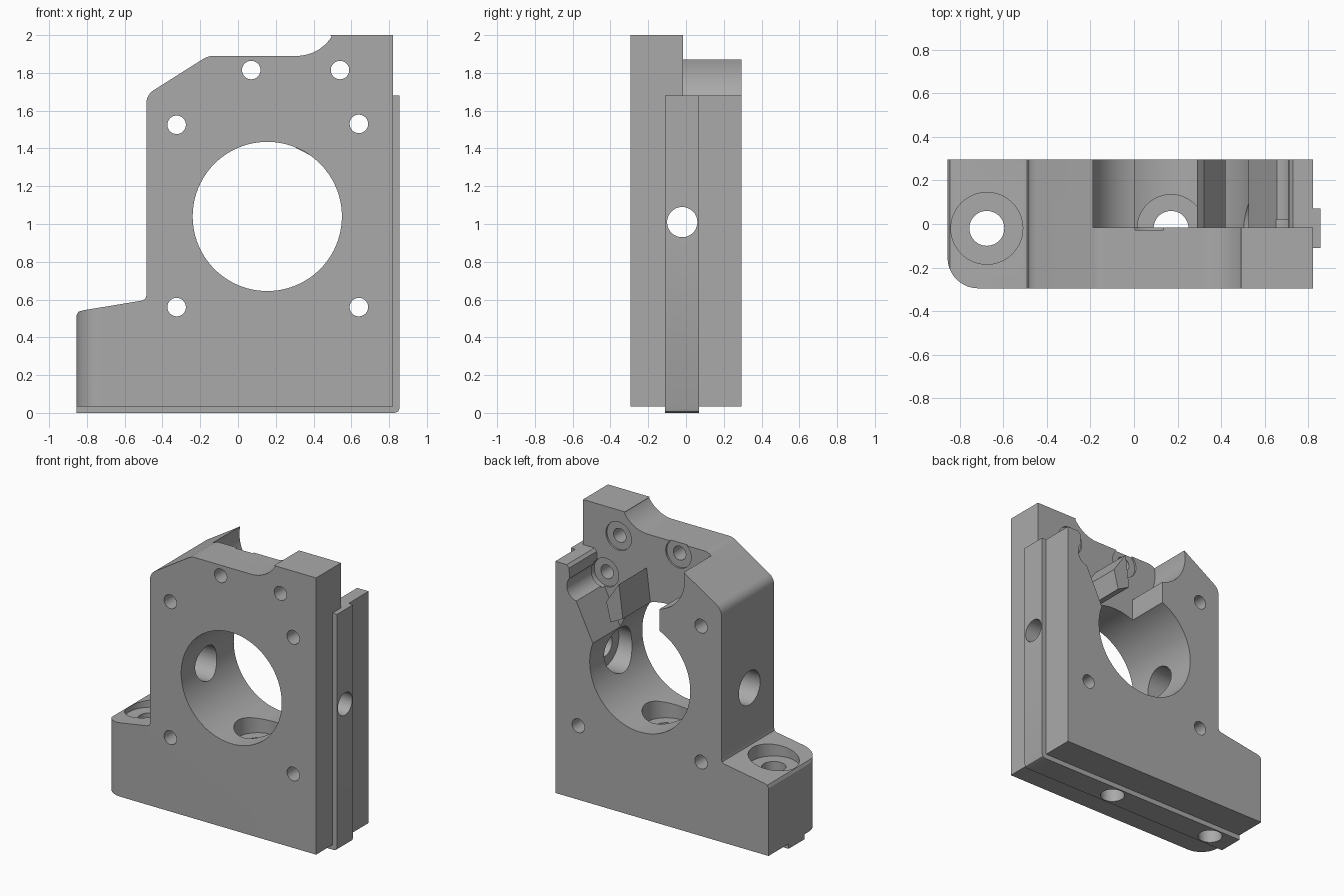
import bpy, bmesh
from math import cos, sin, radians
from mathutils import Vector

cube = bpy.data.objects.get("Cube")
if cube:
    bpy.data.objects.remove(cube)

grey = bpy.data.materials.new("machined_grey")
grey.use_nodes = True
grey.diffuse_color = (0.4, 0.4, 0.4, 1)
grey.node_tree.nodes["Principled BSDF"].inputs["Base Color"].default_value = (0.4, 0.4, 0.4, 1)


def arc(cx, cy, r, start, end, steps=16):
    angles = [radians(start + (end - start) * i / steps) for i in range(steps + 1)]
    return [(cx + r * cos(a), cy + r * sin(a)) for a in angles]


def place(axis, u, v, d):
    return {"x": Vector((d, u, v)), "y": Vector((u, d, v)), "z": Vector((u, v, d))}[axis]


def prism(name, points, axis, low, high):
    """Extrude a closed 2D profile along an axis."""
    bm = bmesh.new()
    face = bm.faces.new([bm.verts.new(place(axis, u, v, low)) for u, v in points])
    new = bmesh.ops.extrude_face_region(bm, geom=[face])["geom"]
    bmesh.ops.translate(bm, verts=[g for g in new if isinstance(g, bmesh.types.BMVert)],
                        vec=place(axis, 0, 0, high - low))
    bmesh.ops.recalc_face_normals(bm, faces=bm.faces)
    mesh = bpy.data.meshes.new(name)
    bm.to_mesh(mesh)
    bm.free()
    mesh.materials.append(grey)
    obj = bpy.data.objects.new(name, mesh)
    bpy.context.collection.objects.link(obj)
    return obj


def rod(name, u, v, r, axis, low, high, sides=48):
    return prism(name, arc(u, v, r, 0, 360, sides)[:-1], axis, low, high)


def cut(target, cutters):
    bpy.context.view_layer.objects.active = target
    for cutter in cutters:
        mod = target.modifiers.new("cut", "BOOLEAN")
        mod.operation = "DIFFERENCE"
        mod.solver = "EXACT"
        mod.object = cutter
        bpy.ops.object.modifier_apply(modifier=mod.name)


# Housing outline with foot, chamfered shoulder and raised corner
outline = [(-0.855, 0.035), (0.82, 0.035), (0.82, 2.0), (0.49, 2.0)]
outline += arc(0.31, 2.11, 0.22, -32, -90)
outline += arc(-0.13, 1.79, 0.1, 90, 122, 8)
outline += arc(-0.405, 1.64, 0.08, 122, 180, 8)
outline += [(-0.485, 0.62), (-0.49, 0.605), (-0.505, 0.595), (-0.82, 0.543), (-0.845, 0.535), (-0.855, 0.515)]
body = prism("housing", outline, "y", -0.295, 0.295)

# L-shaped locating key along the bottom and right edge
key = prism("locating_key", [(-0.855, 0), (0.83, 0), (0.848, 0.007), (0.855, 0.025), (0.855, 1.68),
                             (0.81, 1.68), (0.81, 0.045), (-0.855, 0.045)], "y", -0.11, 0.07)

# Rear relief that leaves a hook on one side and a screw channel on the other
relief = [(-0.19, 2.1)] + arc(0.07, 1.815, 0.265, 167, 255)
relief += [(0.0, 1.3), (0.3, 1.1), (0.5, 1.12), (0.53, 1.185)]
relief += arc(0.64, 1.53, 0.09, -80, 40) + [(0.712, 1.66), (0.73, 1.68), (0.9, 1.68), (0.9, 2.1)]
body_cutters = [
    prism("relief_cutter", relief, "y", -0.015, 0.4),
    rod("bore_cutter", 0.155, 1.04, 0.395, "y", -0.4, 0.4, 96),
    prism("corner_cutter", [(-0.9, -0.35), (-0.715, -0.35)] + arc(-0.715, -0.155, 0.14, 270, 180)
          + [(-0.9, -0.155)], "z", -0.1, 0.62),
    rod("foot_recess_cutter", -0.675, -0.02, 0.165, "z", 0.5, 0.8),
    rod("base_recess_cutter", 0.17, -0.02, 0.155, "z", 0.55, 0.85),
    rod("side_recess_cutter", -0.02, 1.01, 0.155, "x", 0.35, 0.65),
    rod("side_access_cutter", -0.02, 1.01, 0.12, "x", -0.6, 0.0),
]
# Screw holes through the face, with seats on the upper three
for x, z in [(-0.325, 0.56), (0.64, 0.56), (-0.325, 1.525), (0.64, 1.53), (0.07, 1.815), (0.54, 1.815)]:
    body_cutters.append(rod("screw_cutter", x, z, 0.049, "y", -0.4, 0.4, 32))
for x, z in [(0.64, 1.53), (0.07, 1.815), (0.54, 1.815)]:
    body_cutters.append(rod("seat_cutter", x, z, 0.1, "y", -0.028, 0.02))

# Mounting holes shared by the housing and the key
shared = [
    rod("foot_hole_cutter", -0.675, -0.02, 0.08, "z", -0.1, 0.7),
    rod("base_hole_cutter", 0.17, -0.02, 0.08, "z", -0.1, 0.8),
    rod("side_hole_cutter", -0.02, 1.01, 0.08, "x", 0.4, 1.0),
]
cut(body, body_cutters + shared)
cut(key, shared)
for cutter in body_cutters + shared:
    bpy.data.objects.remove(cutter)

# Small wedge standing behind the plate above the bore
wedge = prism("rear_wedge", [(0.29, 1.412), (0.32, 1.65), (0.42, 1.5), (0.385, 1.362)], "y", -0.02, 0.295)

for obj in (body, key, wedge):
    bpy.ops.object.select_all(action="DESELECT")
    obj.select_set(True)
    bpy.context.view_layer.objects.active = obj
    bpy.ops.object.shade_smooth_by_angle(angle=radians(25))
